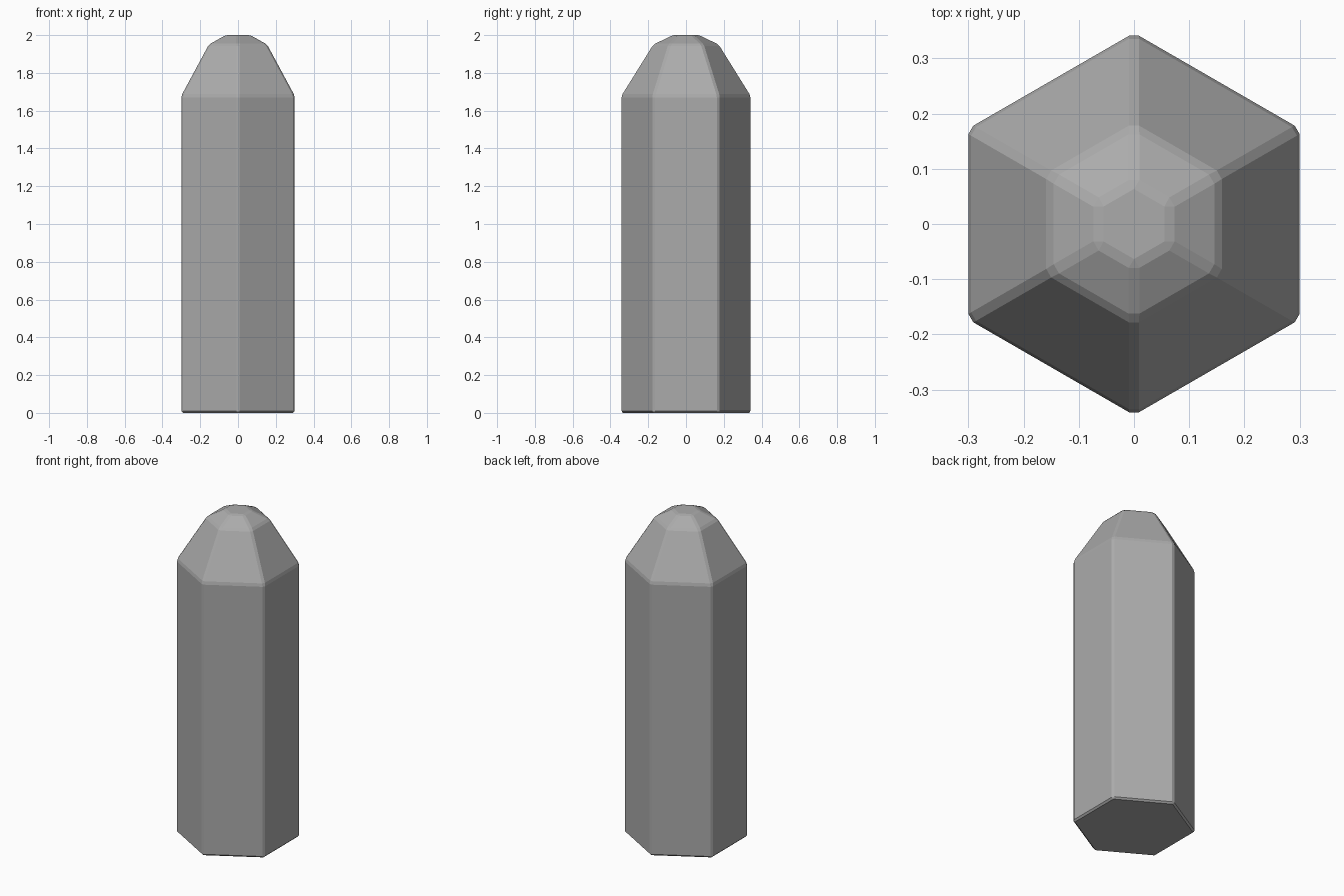
import bpy
import bmesh
import math

default_cube = bpy.data.objects.get("Cube")
if default_cube:
    bpy.data.objects.remove(default_cube, do_unlink=True)

# One plain grey material
grey = bpy.data.materials.new("medium_grey")
grey.use_nodes = True
colour = (0.41, 0.41, 0.41, 1.0)
grey.diffuse_color = colour
grey.node_tree.nodes["Principled BSDF"].inputs["Base Color"].default_value = colour

SIDES = 6
# Corner radius and height of each ring, bottom to top
PROFILE = [(0.346, 0.0), (0.346, 1.68), (0.178, 1.95), (0.075, 2.0)]


def ring(bm, radius, z):
    """Hexagonal ring with a corner pointing to the front and back."""
    angles = [math.pi / 2 + math.tau * i / SIDES for i in range(SIDES)]
    return [bm.verts.new((radius * math.cos(a), radius * math.sin(a), z)) for a in angles]


# Hexagonal post with a two-step tapered tip
bm = bmesh.new()
rings = [ring(bm, r, z) for r, z in PROFILE]
for low, high in zip(rings, rings[1:]):
    for i in range(SIDES):
        j = (i + 1) % SIDES
        bm.faces.new((low[i], low[j], high[j], high[i]))
bm.faces.new(rings[0][::-1])
bm.faces.new(rings[-1])

mesh = bpy.data.meshes.new("hexagonal_post")
bm.to_mesh(mesh)
bm.free()
mesh.materials.append(grey)
post = bpy.data.objects.new("hexagonal_post", mesh)
bpy.context.collection.objects.link(post)

# Narrow flat chamfer on every edge
bevel = post.modifiers.new("edge_chamfer", 'BEVEL')
bevel.width = 0.01
bevel.segments = 1
bevel.limit_method = 'NONE'
